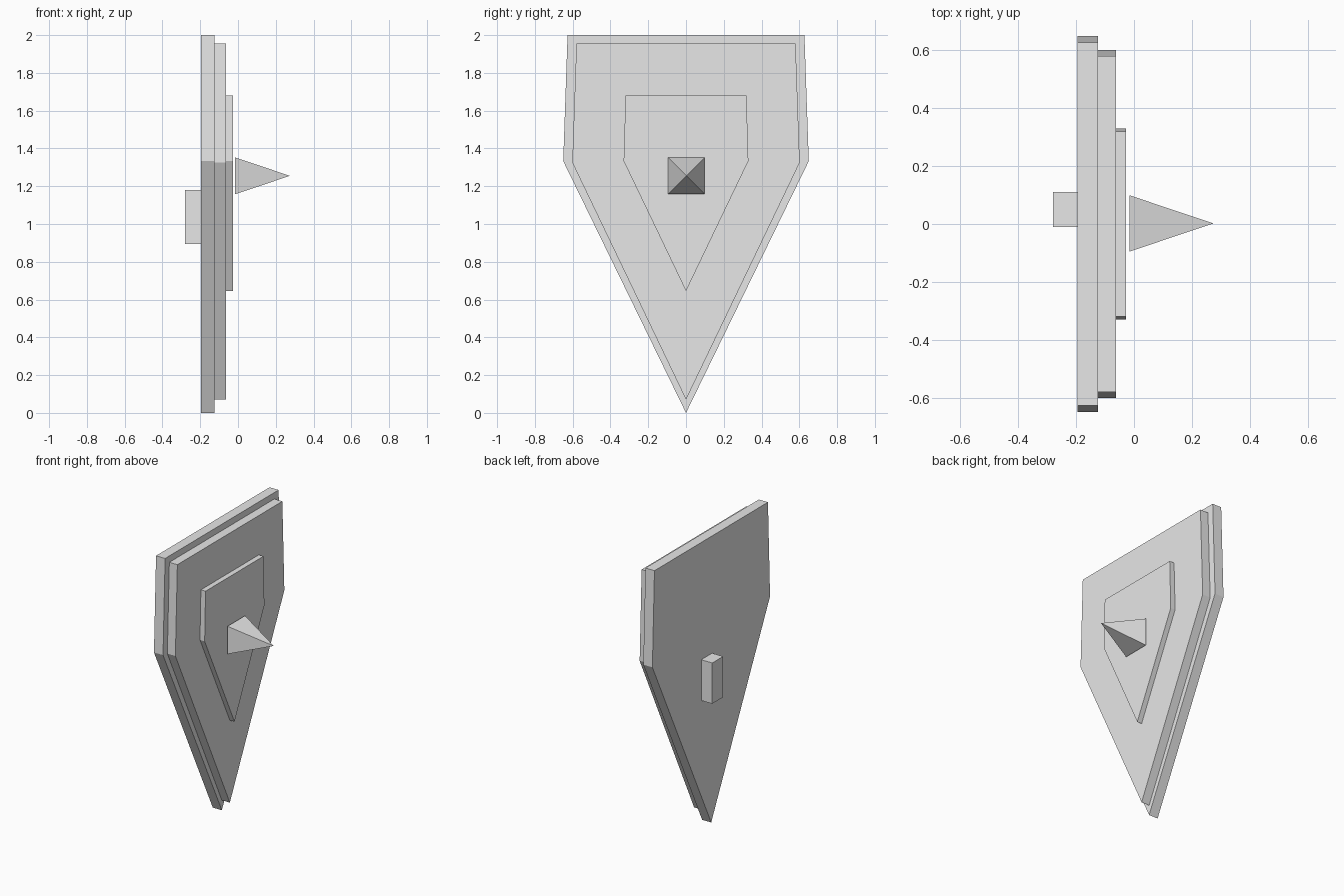
import bpy
import bmesh

if "Cube" in bpy.data.objects:
    bpy.data.objects.remove(bpy.data.objects["Cube"])

grey = bpy.data.materials.new("light grey")
grey.diffuse_color = (0.8, 0.8, 0.8, 1)
grey.use_nodes = True
grey.node_tree.nodes["Principled BSDF"].inputs["Base Color"].default_value = grey.diffuse_color


def finish(name, bm):
    bmesh.ops.recalc_face_normals(bm, faces=bm.faces[:])
    mesh = bpy.data.meshes.new(name)
    bm.to_mesh(mesh)
    bm.free()
    mesh.materials.append(grey)
    obj = bpy.data.objects.new(name, mesh)
    bpy.context.collection.objects.link(obj)


def extrude_x(name, outline, x0, x1):
    """Slab from a (y, z) outline, running from x0 to x1."""
    bm = bmesh.new()
    face = bm.faces.new([bm.verts.new((x0, y, z)) for y, z in outline])
    ext = bmesh.ops.extrude_face_region(bm, geom=[face], use_keep_orig=True)
    moved = [g for g in ext["geom"] if isinstance(g, bmesh.types.BMVert)]
    bmesh.ops.translate(bm, verts=moved, vec=(x1 - x0, 0, 0))
    finish(name, bm)


# Stacked shield plates: half-widths and heights of top, shoulder and point
plates = [
    ("back_plate", 0.627, 2.0, 0.65, 1.333, 0.0, -0.195, -0.125),
    ("middle_plate", 0.58, 1.955, 0.602, 1.325, 0.07, -0.125, -0.063),
    ("front_plate", 0.32, 1.68, 0.33, 1.333, 0.645, -0.063, -0.027),
]
for name, top_w, top_z, mid_w, mid_z, point_z, x0, x1 in plates:
    extrude_x(name, [(-top_w, top_z), (-mid_w, mid_z), (0, point_z),
                     (mid_w, mid_z), (top_w, top_z)], x0, x1)

# Grip block on the back
extrude_x("grip", [(-0.01, 0.895), (0.11, 0.895), (0.11, 1.18), (-0.01, 1.18)],
          -0.28, -0.195)

# Four-sided spike in front of the plates
bm = bmesh.new()
r, cy, cz = 0.097, 0.002, 1.255
base = [bm.verts.new((-0.015, cy + r * a, cz + r * b))
        for a, b in ((-1, -1), (1, -1), (1, 1), (-1, 1))]
tip = bm.verts.new((0.275, cy, cz))
bm.faces.new(base)
for i in range(4):
    bm.faces.new((base[i], base[(i + 1) % 4], tip))
finish("spike", bm)
